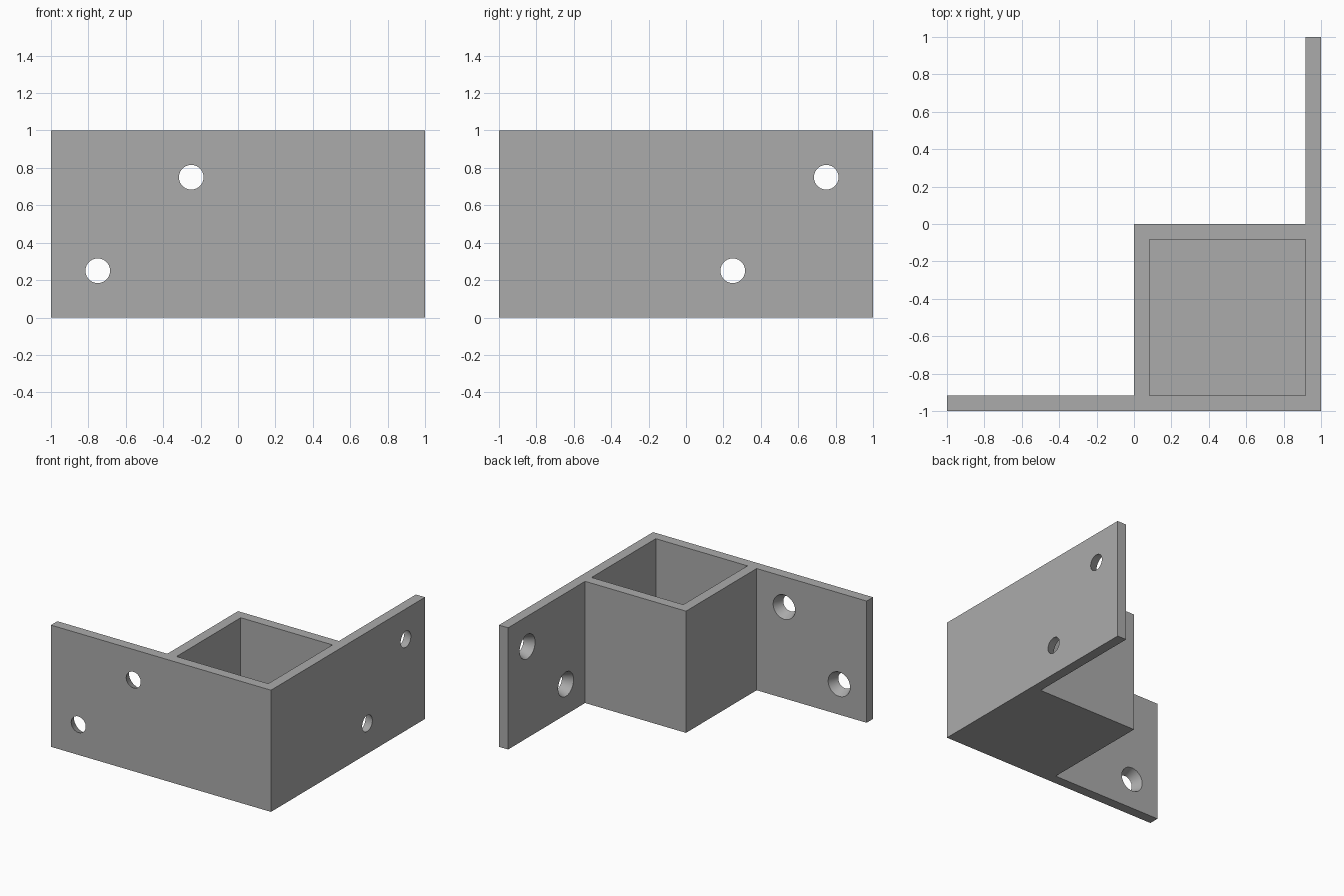
import bpy
import bmesh
from math import pi
from mathutils import Matrix

cube = bpy.data.objects.get("Cube")
if cube:
    bpy.data.objects.remove(cube, do_unlink=True)

WALL = 0.083
HEIGHT = 1.0
HOLE_OUT, HOLE_IN = 0.066, 0.1   # countersunk hole radii on outer and inner faces

grey = bpy.data.materials.new("grey_metal")
grey.use_nodes = True
colour = (0.41, 0.41, 0.41, 1)
grey.diffuse_color = colour
grey.node_tree.nodes["Principled BSDF"].inputs["Base Color"].default_value = colour


def make_object(name, bm):
    bmesh.ops.recalc_face_normals(bm, faces=bm.faces[:])
    mesh = bpy.data.meshes.new(name)
    bm.to_mesh(mesh)
    bm.free()
    mesh.materials.append(grey)
    obj = bpy.data.objects.new(name, mesh)
    bpy.context.collection.objects.link(obj)
    return obj


def prism(name, outline, bottom, top):
    bm = bmesh.new()
    face = bm.faces.new([bm.verts.new((x, y, bottom)) for x, y in outline])
    side = bmesh.ops.extrude_face_region(bm, geom=[face])["geom"]
    verts = [v for v in side if isinstance(v, bmesh.types.BMVert)]
    bmesh.ops.translate(bm, vec=(0, 0, top - bottom), verts=verts)
    return make_object(name, bm)


def countersink(name, location, turn):
    # Cone along +y, continued past both faces of the plate
    slope = HOLE_IN - HOLE_OUT
    bm = bmesh.new()
    bmesh.ops.create_cone(
        bm, cap_ends=True, segments=40, depth=WALL * 2,
        radius1=HOLE_OUT - slope / 2, radius2=HOLE_IN + slope / 2,
        matrix=Matrix.Translation(location) @ Matrix.Rotation(turn, 4, "Z")
        @ Matrix.Rotation(-pi / 2, 4, "X"))
    return make_object(name, bm)


# Corner bracket: square post block with a flange on each side
inner = 1 - WALL
bracket = prism("corner_bracket", [
    (-1, -1), (1, -1), (1, 1), (inner, 1),
    (inner, 0), (0, 0), (0, -inner), (-1, -inner)], 0, HEIGHT)

# Post pocket, leaving a floor
cutters = [prism("pocket_cutter", [
    (WALL, -inner), (inner, -inner), (inner, -WALL), (WALL, -WALL)],
    WALL, HEIGHT + 0.2)]

# Screw holes, two in each flange
middle = 1 - WALL / 2
for along, z in ((-0.75, 0.25), (-0.25, 0.75)):
    cutters.append(countersink("front_hole_cutter", (along, -middle, z), 0))
    cutters.append(countersink("side_hole_cutter", (middle, along + 1, z), pi / 2))

bpy.ops.object.select_all(action="DESELECT")
bracket.select_set(True)
bpy.context.view_layer.objects.active = bracket
for cutter in cutters:
    cutter.hide_render = True
    cut = bracket.modifiers.new(cutter.name, "BOOLEAN")
    cut.operation = "DIFFERENCE"
    cut.solver = "EXACT"
    cut.object = cutter
    bpy.ops.object.modifier_apply(modifier=cut.name)
for cutter in cutters:
    bpy.data.objects.remove(cutter, do_unlink=True)

bpy.ops.object.shade_smooth_by_angle(angle=pi / 6)
